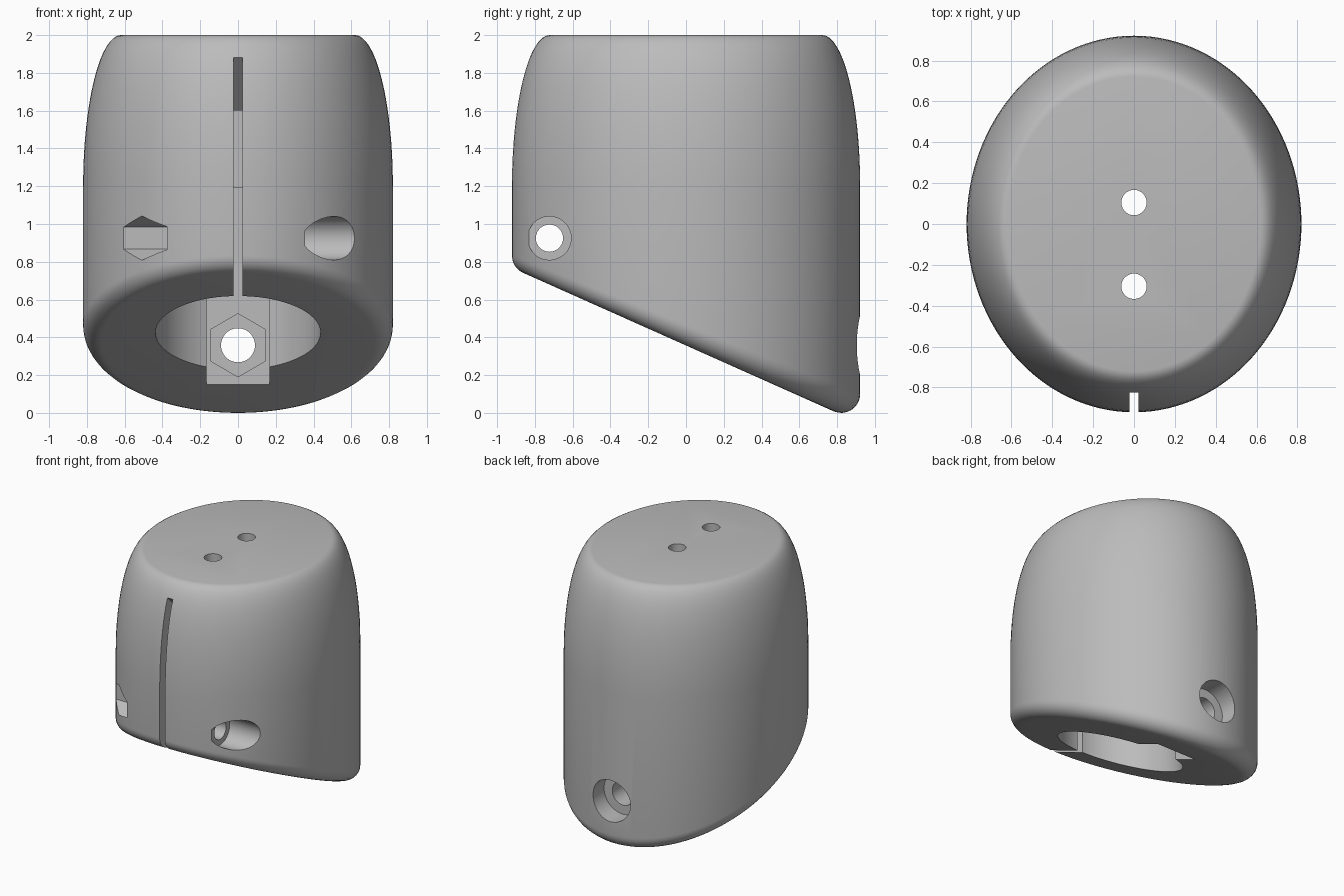
import bpy, bmesh, math
from mathutils import Vector

if "Cube" in bpy.data.objects:
    bpy.data.objects.remove(bpy.data.objects["Cube"], do_unlink=True)

RX, RY, SLOPE, BASE, FILLET = 0.82, 0.922, 0.446, 0.357, 0.1
SIDES = 128

grey = bpy.data.materials.new("plain grey")
grey.use_nodes = True
grey.diffuse_color = (0.5, 0.5, 0.5, 1)
grey.node_tree.nodes["Principled BSDF"].inputs["Base Color"].default_value = (0.5, 0.5, 0.5, 1)


def finish(name, bm):
    bmesh.ops.recalc_face_normals(bm, faces=bm.faces)
    mesh = bpy.data.meshes.new(name)
    bm.to_mesh(mesh)
    bm.free()
    mesh.materials.append(grey)
    obj = bpy.data.objects.new(name, mesh)
    bpy.context.collection.objects.link(obj)
    return obj


def column(t):
    """One vertical run of points, from the slanted underside to the flat top."""
    edge = Vector((RX * math.cos(t), RY * math.sin(t), 0))
    out = Vector((math.cos(t) / RX, math.sin(t) / RY, 0)).normalized()
    down = Vector((0, -SLOPE, -1)).normalized()
    # rolling-ball fillet between the slanted base and the wall
    ball = edge - out * FILLET
    ball.z = BASE - SLOPE * ball.y + FILLET * math.hypot(1, SLOPE)
    pts = [ball + FILLET * down.slerp(out, i / 8) for i in range(9)]
    # wall drawn inward along a quarter ellipse near the top
    for i in range(17):
        a = math.pi / 2 * i / 16
        p = edge - out * 0.2 * (1 - math.cos(a))
        p.z = 1.2 + 0.8 * math.sin(a)
        pts.append(p)
    return pts


# main body
bm = bmesh.new()
cols = [[bm.verts.new(p) for p in column(math.tau * k / SIDES)] for k in range(SIDES)]
for k in range(SIDES):
    a, b = cols[k - 1], cols[k]
    for i in range(len(a) - 1):
        bm.faces.new((a[i], b[i], b[i + 1], a[i + 1]))
bm.faces.new([c[0] for c in cols])
bm.faces.new([c[-1] for c in cols])
body = finish("clamp_body", bm)


def ring(u, v, r, n=48):
    return [(u + r * math.sin(math.tau * i / n), v + r * math.cos(math.tau * i / n)) for i in range(n)]


def box(u0, u1, v0, v1):
    return [(u0, v0), (u1, v0), (u1, v1), (u0, v1)]


def cut(name, profile, axis, lo, hi):
    """Extrude a profile along an axis and subtract it from the body."""
    bm = bmesh.new()
    ends = []
    for w in (lo, hi):
        loop = []
        for u, v in profile:
            p = [u, v]
            p.insert(axis, w)
            loop.append(bm.verts.new(p))
        bm.faces.new(loop)
        ends.append(loop)
    for i in range(len(profile)):
        bm.faces.new((ends[0][i - 1], ends[0][i], ends[1][i], ends[1][i - 1]))
    cutter = finish(name, bm)
    cutter.hide_render = True
    mod = body.modifiers.new(name, "BOOLEAN")
    mod.operation, mod.solver, mod.object = "DIFFERENCE", "EXACT", cutter
    bpy.ops.object.modifier_apply(modifier=name)
    bpy.data.objects.remove(cutter, do_unlink=True)


X, Y, Z = 0, 1, 2
bpy.context.view_layer.objects.active = body
body.select_set(True)

# central socket with a flat-backed channel
cut("socket", ring(0, -0.15, 0.437, 96), Z, -0.5, 1.6)
cut("channel", box(-0.168, 0.168, -0.15, 0.465), Z, -0.5, 1.19)
# narrow clamping slot with a slanted roof
slot = [(-1.1, -0.3), (-1.1, 2.16), (-0.55, 1.601), (-0.2, 1.59), (-0.2, -0.3)]
cut("slot", slot, X, -0.023, 0.023)
# holes through the top
for y in (0.105, -0.305):
    cut("top_hole", ring(0, y, 0.062), Z, 1.4, 2.2)
# cross bolt: shaft, round head recess, hex nut pocket
cut("cross_shaft", ring(-0.723, 0.925, 0.072), X, -1, 1)
cut("cross_head", ring(-0.723, 0.925, 0.115), X, 0.355, 1)
cut("cross_nut", ring(-0.723, 0.925, 0.117, 6), X, -1, -0.375)
# rear bolt: shaft, round head recess, hex nut pocket
cut("rear_shaft", ring(0, 0.358, 0.09), Y, 0.3, 1.1)
cut("rear_head", ring(0, 0.358, 0.16), Y, 0.77, 1.1)
cut("rear_nut", ring(0, 0.358, 0.167, 6), Y, 0.3, 0.58)

bpy.ops.object.shade_smooth_by_angle(angle=math.radians(30))
